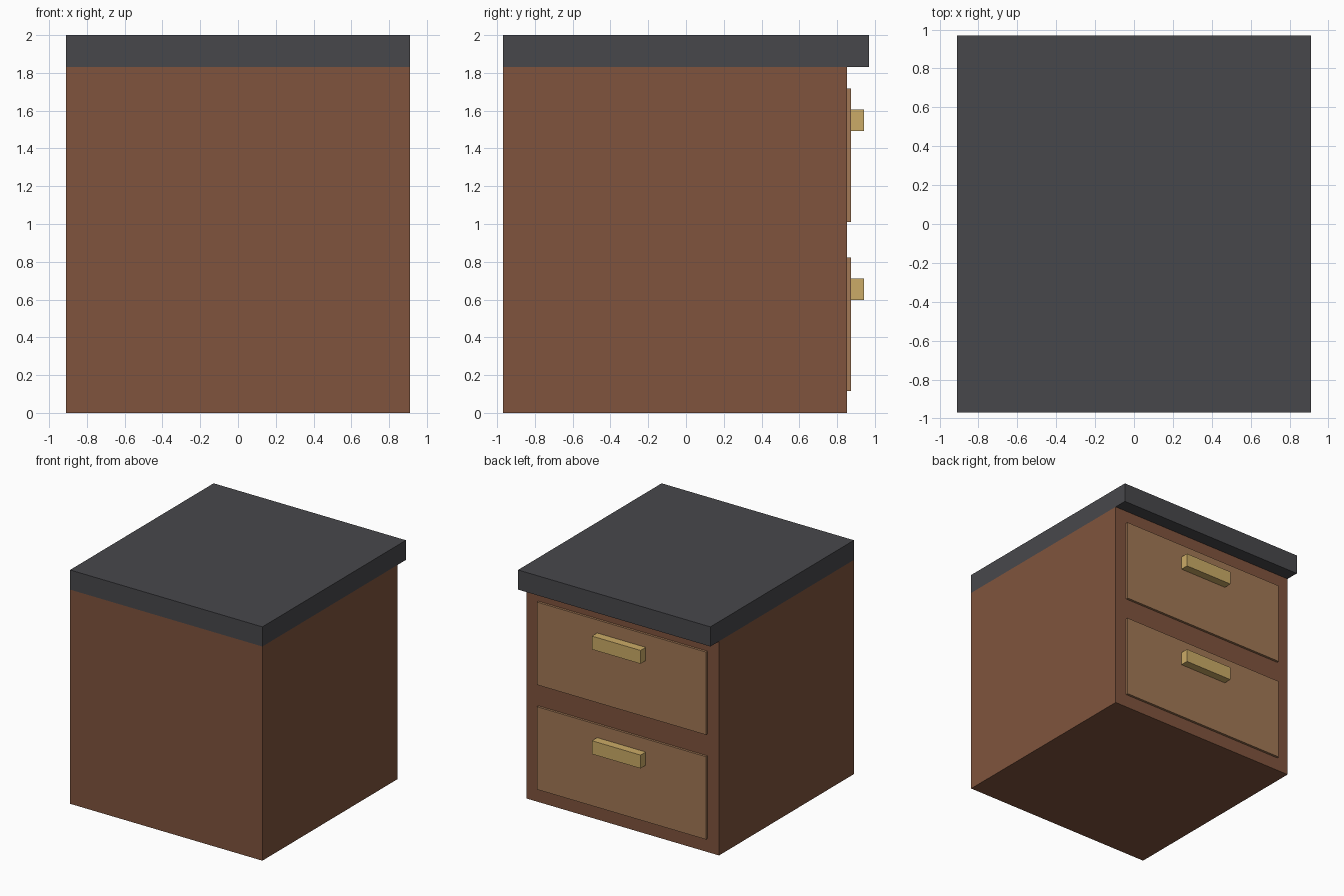
import bpy

if "Cube" in bpy.data.objects:
    bpy.data.objects.remove(bpy.data.objects["Cube"])


def material(name, rgb):
    m = bpy.data.materials.new(name)
    m.diffuse_color = (*rgb, 1.0)
    m.use_nodes = True
    m.node_tree.nodes["Principled BSDF"].inputs["Base Color"].default_value = m.diffuse_color
    return m


brown = material("brown wood", (0.215, 0.088, 0.047))
tan = material("tan wood", (0.36, 0.188, 0.092))
brass = material("brass", (0.60, 0.41, 0.135))
charcoal = material("charcoal", (0.064, 0.064, 0.071))


def box(name, lo, hi, mat):
    """Axis-aligned box between two corners."""
    bpy.ops.mesh.primitive_cube_add(size=1)
    ob = bpy.context.object
    ob.name = name
    for v in ob.data.vertices:
        v.co = [(a + b) / 2 + c * (b - a) for a, b, c in zip(lo, hi, v.co)]
    ob.data.materials.append(mat)
    return ob


# Cabinet body and overhanging top slab
box("cabinet_body", (-0.91, -0.97, 0), (0.91, 0.853, 1.832), brown)
box("top_slab", (-0.91, -0.97, 1.832), (0.91, 0.97, 2.0), charcoal)

# Two drawers, each with a front panel and a bar handle
for label, z in (("lower", 0.115), ("upper", 1.01)):
    box(label + "_drawer_front", (-0.8, 0.853, z), (0.8, 0.873, z + 0.708), tan)
    box(label + "_drawer_handle", (-0.23, 0.873, z + 0.482),
        (0.23, 0.943, z + 0.596), brass)
